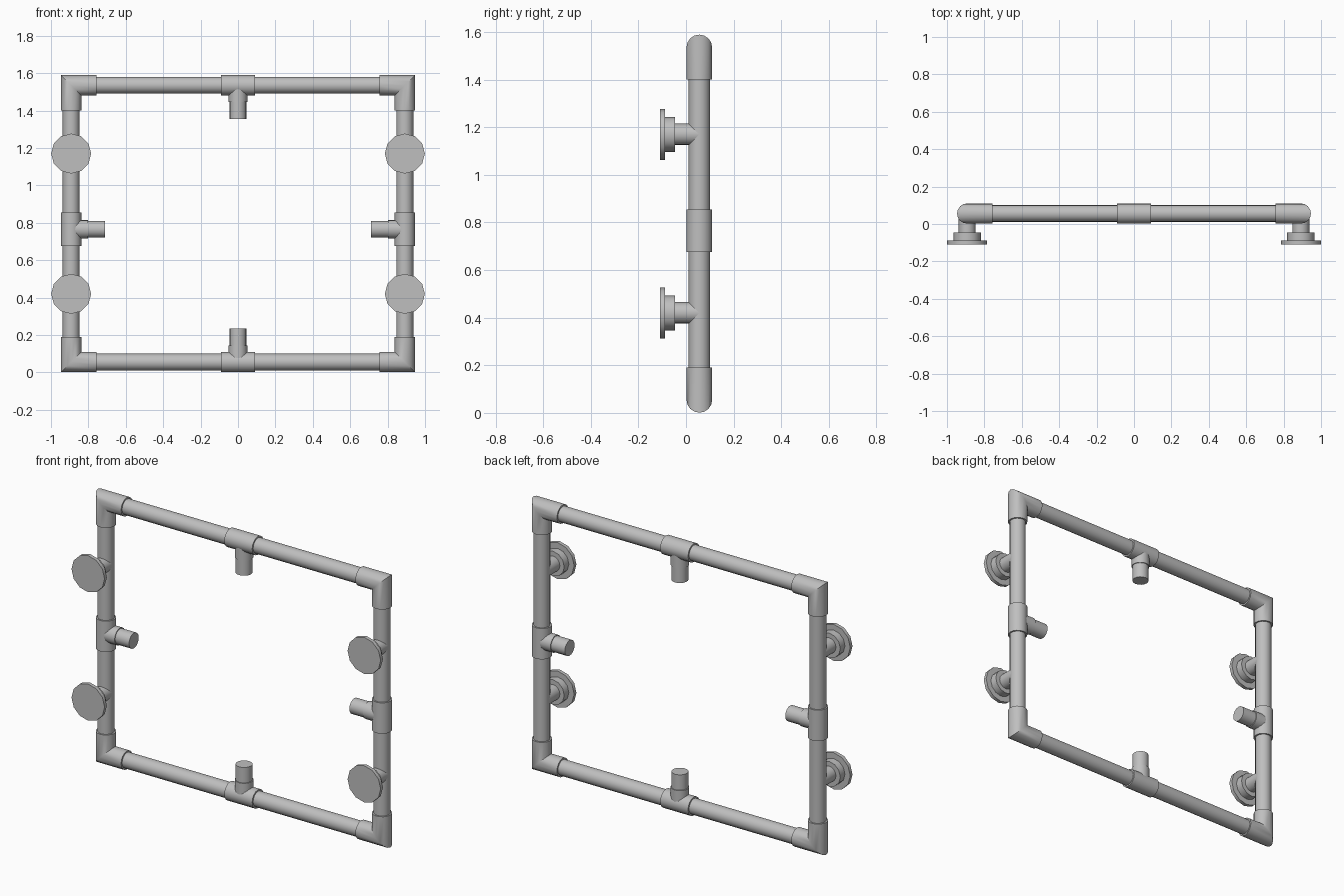
import bpy, bmesh, math
from mathutils import Vector

cube = bpy.data.objects.get("Cube")
if cube:
    bpy.data.objects.remove(cube, do_unlink=True)

steel = bpy.data.materials.new("plain_grey")
steel.use_nodes = True
GREY = (0.52, 0.52, 0.52, 1)
steel.diffuse_color = GREY
steel.node_tree.nodes["Principled BSDF"].inputs["Base Color"].default_value = GREY

X = 0.892                    # upright pipe centre
Y = 0.056                    # frame depth centre
BOTTOM, TOP, MID = 0.055, 1.535, 0.765
PIPE, SLEEVE, BRANCH = 0.045, 0.054, 0.05


def tube(name, path, radius, sides=16):
    """Capped tube along a path, mitred at its inner points."""
    pts = [Vector(p) for p in path]
    dirs = [(b - a).normalized() for a, b in zip(pts, pts[1:])]
    side = Vector((0, 1, 0)) if abs(dirs[0].y) < 0.5 else Vector((1, 0, 0))
    bm = bmesh.new()
    rings = []
    for i, p in enumerate(pts):
        d = dirs[max(i - 1, 0)]
        n = d + dirs[min(i, len(dirs) - 1)]
        up = d.cross(side)
        ring = []
        for k in range(sides):
            a = math.tau * k / sides
            off = (side * math.cos(a) + up * math.sin(a)) * radius
            off -= d * (off.dot(n) / d.dot(n))
            ring.append(bm.verts.new(p + off))
        rings.append(ring)
    for r, s in zip(rings, rings[1:]):
        for k in range(sides):
            j = (k + 1) % sides
            bm.faces.new((r[k], r[j], s[j], s[k]))
    bm.faces.new(rings[0])
    bm.faces.new(rings[-1])
    bmesh.ops.recalc_face_normals(bm, faces=bm.faces)
    mesh = bpy.data.meshes.new(name)
    bm.to_mesh(mesh)
    bm.free()
    mesh.materials.append(steel)
    obj = bpy.data.objects.new(name, mesh)
    bpy.context.collection.objects.link(obj)
    bpy.ops.object.select_all(action='DESELECT')
    obj.select_set(True)
    bpy.context.view_layer.objects.active = obj
    bpy.ops.object.shade_smooth_by_angle(angle=math.radians(35))


def tee(name, centre, run, inward):
    """Sleeve along the run with a branch and a short stub pipe."""
    c, run, inward = Vector(centre), Vector(run), Vector(inward)
    tube(name + "_sleeve", [c - run * 0.09, c + run * 0.09], SLEEVE)
    tube(name + "_branch", [c, c + inward * 0.09], BRANCH)
    tube(name + "_stub", [c + inward * 0.08, c + inward * 0.18], PIPE)


# Horizontal rails with their corner elbows and tees
for level, z, s in (("bottom", BOTTOM, 1), ("top", TOP, -1)):
    tube(level + "_rail", [(0.8 - X * 2 + 0.18, Y, z), (X - 0.09, Y, z)], PIPE)
    tee(level + "_tee", (0, Y, z), (1, 0, 0), (0, 0, s))
    for hand, m in (("left", 1), ("right", -1)):
        tube(f"{level}_{hand}_elbow",
             [(m * (X - 0.135), Y, z), (m * X, Y, z), (m * X, Y, z + s * 0.135)], SLEEVE)

# Uprights with tees and wall flanges
for hand, m in (("left", 1), ("right", -1)):
    x = m * X
    tube(hand + "_upright", [(x, Y, BOTTOM + 0.09), (x, Y, TOP - 0.09)], PIPE)
    tee(hand + "_tee", (x, Y, MID), (0, 0, 1), (-m, 0, 0))
    for level, z in (("lower", 0.42), ("upper", 1.17)):
        name = f"{level}_{hand}_flange"
        tube(name + "_stem", [(x, Y, z), (x, -0.06, z)], PIPE)
        tube(name + "_collar", [(x, -0.046, z), (x, -0.09, z)], 0.073, 12)
        tube(name + "_plate", [(x, -0.089, z), (x, -0.11, z)], 0.107, 12)
